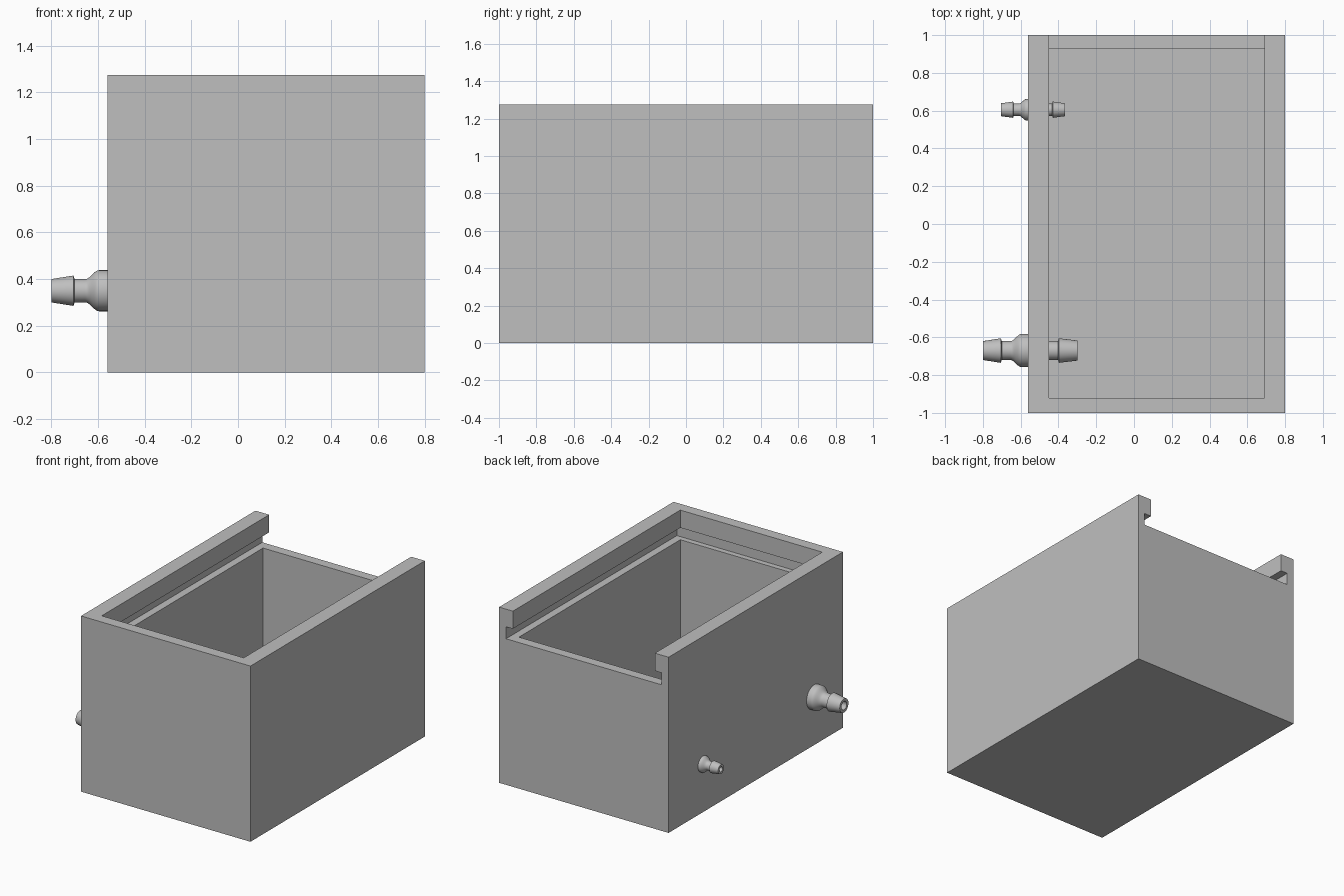
import bpy, bmesh, math
from mathutils import Matrix, Vector

cube = bpy.data.objects.get("Cube")
if cube:
    bpy.data.objects.remove(cube, do_unlink=True)

grey = bpy.data.materials.new("plain grey")
grey.use_nodes = True
colour = (0.52, 0.52, 0.52, 1)
grey.diffuse_color = colour
grey.node_tree.nodes["Principled BSDF"].inputs["Base Color"].default_value = colour


def add_object(name, bm):
    mesh = bpy.data.meshes.new(name)
    bmesh.ops.recalc_face_normals(bm, faces=bm.faces)
    bm.to_mesh(mesh)
    bm.free()
    mesh.materials.append(grey)
    obj = bpy.data.objects.new(name, mesh)
    bpy.context.collection.objects.link(obj)
    return obj


def activate(obj):
    bpy.ops.object.select_all(action="DESELECT")
    obj.select_set(True)
    bpy.context.view_layer.objects.active = obj


def box(name, low, high):
    low, high = Vector(low), Vector(high)
    bm = bmesh.new()
    bmesh.ops.create_cube(bm, size=1, matrix=Matrix.Translation((low + high) / 2)
                          @ Matrix.Diagonal((high - low).to_4d()))
    return add_object(name, bm)


def cut(target, cutter):
    cutter.hide_render = True
    mod = target.modifiers.new("cut", "BOOLEAN")
    mod.operation = "DIFFERENCE"
    mod.solver = "EXACT"
    mod.object = cutter
    activate(target)
    bpy.ops.object.modifier_apply(modifier=mod.name)
    bpy.data.objects.remove(cutter, do_unlink=True)


def hose_fitting(name, y, z, profile, bore, sides=40):
    """Revolve (x, radius) points around a line along x, with a hollow bore."""
    points = profile + [(profile[-1][0], bore), (profile[0][0], bore)]
    bm = bmesh.new()
    rings = []
    for x, r in points:
        rings.append([bm.verts.new((x, y + r * math.cos(a), z + r * math.sin(a)))
                      for a in (math.tau * i / sides for i in range(sides))])
    for a, b in zip(rings, rings[1:] + rings[:1]):
        for i in range(sides):
            j = (i + 1) % sides
            bm.faces.new((a[i], a[j], b[j], b[i]))
    obj = add_object(name, bm)
    activate(obj)
    bpy.ops.object.shade_smooth_by_angle(angle=math.radians(30))


def flare(x0, r0, x1, r1, steps=8):
    """S-shaped transition from a neck to a wider collar."""
    return [(x0 + (x1 - x0) * i / steps,
             r0 + (r1 - r0) * (1 - math.cos(math.pi * i / steps)) / 2)
            for i in range(steps + 1)]


# Tank body: cavity, lid groove and top opening, open at the back
tank = box("tank_body", (-0.56, -1, 0), (0.8, 1, 1.275))
cut(tank, box("cavity_cutter", (-0.45, -0.92, 0.1), (0.69, 0.93, 1.1)))
cut(tank, box("opening_cutter", (-0.45, -0.92, 1.08), (0.69, 1.1, 1.4)))
cut(tank, box("groove_cutter", (-0.505, -0.96, 1.06), (0.745, 1.1, 1.147)))

# Bores through the side wall
Z = 0.35
for y, bore in ((-0.67, 0.03), (0.605, 0.018)):
    bm = bmesh.new()
    bmesh.ops.create_cone(bm, cap_ends=True, segments=40, radius1=bore, radius2=bore, depth=0.3,
                          matrix=Matrix.Translation((-0.5, y, Z)) @ Matrix.Rotation(math.pi / 2, 4, "Y"))
    cut(tank, add_object("bore_cutter", bm))

# Barbed hose fittings, outside tip to inside tip
hose_fitting("large_hose_fitting", -0.67, Z,
             [(-0.80, 0.05), (-0.705, 0.065), (-0.70, 0.05)]
             + flare(-0.655, 0.05, -0.595, 0.088)
             + [(-0.555, 0.088), (-0.555, 0.05), (-0.402, 0.05), (-0.398, 0.065), (-0.30, 0.053)], 0.03)
hose_fitting("small_hose_fitting", 0.605, Z,
             [(-0.705, 0.034), (-0.64, 0.043), (-0.637, 0.032)]
             + flare(-0.61, 0.032, -0.568, 0.058)
             + [(-0.555, 0.058), (-0.555, 0.032), (-0.433, 0.032), (-0.43, 0.043), (-0.365, 0.034)], 0.018)
